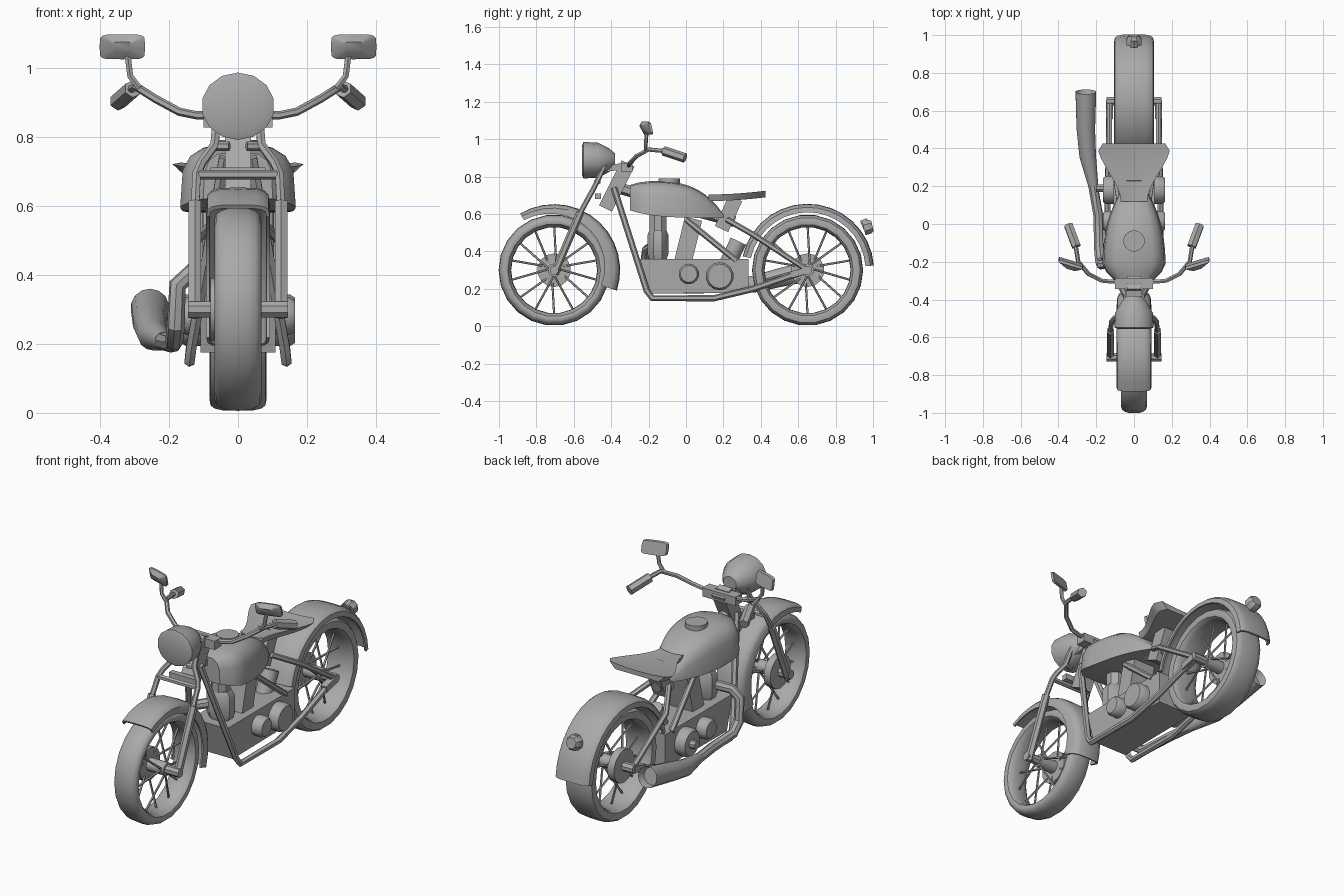
import bpy, bmesh
from math import sin, cos, pi, radians
from mathutils import Vector

cube = bpy.data.objects.get("Cube")
if cube:
    bpy.data.objects.remove(cube)

grey = bpy.data.materials.new("plain grey")
grey.use_nodes = True
grey.diffuse_color = (.4, .4, .4, 1)
grey.node_tree.nodes["Principled BSDF"].inputs["Base Color"].default_value = grey.diffuse_color
parts = []


def loft(name, rings, loop=False, hollow=False):
    """Skin a row of equal rings; cap the ends unless the row is a loop."""
    bm = bmesh.new()
    rows = [[bm.verts.new(p) for p in ring] for ring in rings]
    pairs = list(zip(rows, rows[1:]))
    if loop:
        pairs.append((rows[-1], rows[0]))
    else:
        bm.faces.new(rows[0])
        end = bm.faces.new(rows[-1])
    for a, b in pairs:
        for i in range(len(a)):
            bm.faces.new((a[i - 1], a[i], b[i], b[i - 1]))
    bmesh.ops.recalc_face_normals(bm, faces=bm.faces)
    if hollow:
        rim = bmesh.ops.inset_individual(bm, faces=[end], thickness=.01)
        bmesh.ops.translate(bm, verts=end.verts, vec=-.04 * end.normal)
    mesh = bpy.data.meshes.new(name)
    bm.to_mesh(mesh)
    bm.free()
    mesh.materials.append(grey)
    part = bpy.data.objects.new(name, mesh)
    bpy.context.collection.objects.link(part)
    parts.append(part)


def tube(name, path, radius, sides=6, flat=1, hollow=False):
    """Sweep a polygon along a path; radius is one value or one per point."""
    path = [Vector(p) for p in path]
    radii = radius if isinstance(radius, list) else [radius] * len(path)
    steps = [(b - a).normalized() for a, b in zip(path, path[1:])]
    across = Vector((0, 1, 0)) if abs(steps[0].x) > .8 else Vector((1, 0, 0))
    rings = []
    for i, (p, r) in enumerate(zip(path, radii)):
        along = (steps[max(i - 1, 0)] + steps[min(i, len(steps) - 1)]).normalized()
        across = (across - along * across.dot(along)).normalized()
        up = along.cross(across) * flat
        angles = [(k + .5) * 2 * pi / sides for k in range(sides)]
        rings.append([p + (across * cos(a) + up * sin(a)) * r for a in angles])
    loft(name, rings, hollow=hollow)


def both(name, path, radius, sides=6):
    """Make the same tube on the left and the right."""
    for side, s in (("left", 1), ("right", -1)):
        tube(f"{side}_{name}", [(s * x, y, z) for x, y, z in path], radius, sides)


def crossbar(name, half, y, z, radius, sides=6, flat=1):
    tube(name, [(-half, y, z), (half, y, z)], radius, sides, flat)


def power(value, p):
    return abs(value) ** p * (1 if value > 0 else -1)


def arch(width, low, high, p=.55, count=8):
    """Rounded arch of (x, height) points from one side to the other."""
    angles = [pi * i / count for i in range(count + 1)]
    return [(width * power(cos(a), p), low + (high - low) * abs(sin(a)) ** p) for a in angles]


def sweep_arc(name, cy, section, start, stop, count, loop=False):
    """Turn a section of (x, distance) points about a wheel axle."""
    rings = []
    for i in range(count):
        f = i / count if loop else i / (count - 1)
        a = radians(start + (stop - start) * f)
        rings.append([(x, cy + r * cos(a), AXLE + r * sin(a)) for x, r in section(f)])
    loft(name, rings, loop)


AXLE, FRONT, REAR = .3, -.705, .65
ROUND = 14

# Wheels: tyre, spoked hub, axle and brake drum
for end, cy, width, square in (("front", FRONT, .068, .85), ("rear", REAR, .083, .6)):
    outer = arch(width, .262, .297, square)
    inner = arch(width, .262, .23, square)
    tyre = outer + inner[-2:0:-1]
    sweep_arc(end + "_tyre", cy, lambda f: tyre, 0, 360, 22, True)
    crossbar(end + "_hub", .065, cy, AXLE, .035, ROUND)
    crossbar(end + "_axle", .145, cy, AXLE, .025, 8)
    tube(end + "_brake_drum", [(x, cy, AXLE) for x in (-.08, -.04)], .09, ROUND)
    for i in range(ROUND):
        rim = 2 * pi * (i + .5) / ROUND
        lean = rim + (.4 if i % 4 < 2 else -.4)
        x = .05 if i % 2 else -.05
        spots = [(x, .03, lean), (0, .24, rim)]
        tube(f"{end}_spoke_{i}", [(x, cy + r * cos(a), AXLE + r * sin(a)) for x, r, a in spots], .006, 5)


# Mudguards: thin shells whose side depth may change along the arc
def guard(width, top, depth, growth):
    def section(f):
        low = top - depth - growth * f
        return arch(width, low, top) + arch(width * .9, low, top - .012)[::-1]
    return section


sweep_arc("front_mudguard", FRONT, guard(.092, .353, .04, .05), 121, -18, ROUND)
sweep_arc("rear_mudguard", REAR, guard(.106, .355, .045, 0), 168, 4, ROUND + 2)
tube("tail_light_bracket", [(0, .94, .54), (0, .975, .555)], .025)
tube("tail_light", [(0, .95, .525), (0, .98, .533), (0, .997, .537)], [.042, .042, .03], 8)

# Fuel tank: arches that swell at the front and taper to the saddle
tank = []
for i in range(12):
    f = i / 11
    width = .168 * (1 - .7 * f ** 3) * min(1, .6 + 3 * f)
    low = .58 + .04 * (1 - f) ** 4
    high = .78 - .18 * f ** 4 - .025 * (1 - f) ** 8
    tank.append([(x, -.3 + f / 2, z) for x, z in arch(width, low, high)])
loft("fuel_tank", tank)
tube("tank_cap", [(0, -.09, .76), (0, -.09, .79)], .057, ROUND)

# Saddle: narrow nose widening to a slightly raised back
saddle = []
for i in range(9):
    f = i / 8
    w = (.07 + .125 * f * f * (3 - 2 * f)) * (.85 if f == 1 else 1)
    y, z = .12 + .305 * f, .705 + .02 * f * f
    top = [(w * k, y, z - .01 * (1 - k * k)) for k in (-1, -.5, 0, .5, 1)]
    saddle.append(top + [(w * k, y, z - .035) for k in (.8, -.8)])
loft("saddle", saddle)
tube("saddle_post", [(0, .19, .52), (0, .265, .685)], .055, 4)

# Frame tubes
rear_end = (.13, REAR, AXLE)
both("cradle_tube", [(.04, -.385, .74), (.135, -.21, .19), (.14, -.18, .15), (.14, .15, .15),
                     (.135, .36, .2), rear_end], .017)
both("rear_stay", [(.05, .22, .57), (.13, .36, .49), rear_end], .015)
both("middle_stay", [(.06, 0, .57), (.1, .27, .35)], .016)
both("axle_plate", [(.13, .56, .275), rear_end], .025, 4)
tube("backbone", [(0, -.36, .74), (0, 0, .63), (0, .26, .56)], .03)

# Engine: crankcase, cylinders and round side covers
case = [(-.25, .36), (.335, .36), (.335, .18), (-.2, .175)]
loft("crankcase", [[(x, y, z) for y, z in case] for x in (-.108, .108)])
tube("front_cylinder", [(0, -.15, z) for z in (.35, .385, .49, .515)], [.06, .075, .075, .06], 8, .8)
tube("front_cylinder_head", [(0, -.15, .5), (0, -.15, .6)], .05, 8)
tube("rear_cylinder", [(0, -.015, .35), (0, .04, .575)], .095, 4, .7)
tube("oil_canister", [(0, .225, .34), (0, .28, .455)], .045, ROUND)
for name, y, z, r in (("small_cover", .015, .28, .055), ("large_cover", .18, .268, .075)):
    both(name, [(x, y, z) for x in (.1, .15, .165)], [r, r, r - .01], ROUND)
tube("starter_stub", [(-.15, .19, .27), (-.2, .19, .27)], .022, 8)

# Exhaust on one side only
tube("exhaust_header", [(-.05, -.17, .43), (-.13, -.21, .41), (-.175, -.215, .37), (-.18, -.2, .25),
                        (-.185, -.14, .205), (-.19, .05, .2), (-.225, .25, .21)], .026, 8)
tube("silencer", [(-.215, .2, .208), (-.245, .36, .225), (-.255, .5, .26), (-.255, .7, .305)],
     [.027, .045, .05, .056], ROUND, hollow=True)

# Front fork and steering
both("fork_leg", [(.125, FRONT, .28), (.125, -.565, .61)], .021)
both("fork_tube", [(.125, -.58, .58), (.12, -.52, .69), (.105, -.5, .725), (.068, -.475, .775),
                   (.06, -.43, .87)], .014)
crossbar("fork_crossbar", .08, -.47, .695, .022, 4)
crossbar("fork_bridge", .115, -.52, .69, .014)
both("lamp_bracket", [(.025, -.48, .772), (.065, -.47, .772)], .014)
tube("steering_head", [(0, -.43, .63), (0, -.31, .87)], .054, 4)
crossbar("handlebar_clamp", .1, -.315, .85, .042, 4, .8)
tube("top_yoke", [(0, -.45, .84), (0, -.31, .86)], .06, 4, .4)

# Headlamp: shallow lens and tapered bowl
tube("headlamp", [(0, y, .888) for y in (-.556, -.548, -.47, -.41, -.38)],
     [.085, .106, .102, .068, .04], ROUND, .92)

# Handlebars, grips and mirrors
both("handlebar", [(0, -.31, .86), (.12, -.305, .862), (.17, -.3, .872), (.24, -.265, .91),
                   (.295, -.2, .945), (.31, -.11, .937)], .012)
both("grip", [(.305, -.12, .938), (.348, -.005, .9)], .026)
both("mirror_stem", [(.285, -.215, .94), (.312, -.215, .975), (.32, -.21, 1.04)], .01)
for side, s in (("left", 1), ("right", -1)):
    upper = arch(1, 0, 1, .35)
    outline = upper + [(-p, -q) for p, q in upper[1:-1]]
    loft(side + "_mirror", [[(s * (.335 + .066 * k * p), depth + .02 * k * p - .008 * q, 1.06 + .036 * k * q)
                             for p, q in outline] for depth, k in ((-.235, .4), (-.215, 1), (-.2, .95))])

# Smooth gentle curves, keep hard edges
bpy.ops.object.select_all(action='DESELECT')
for part in parts:
    part.select_set(True)
bpy.context.view_layer.objects.active = parts[0]
bpy.ops.object.shade_smooth_by_angle(angle=radians(35))
